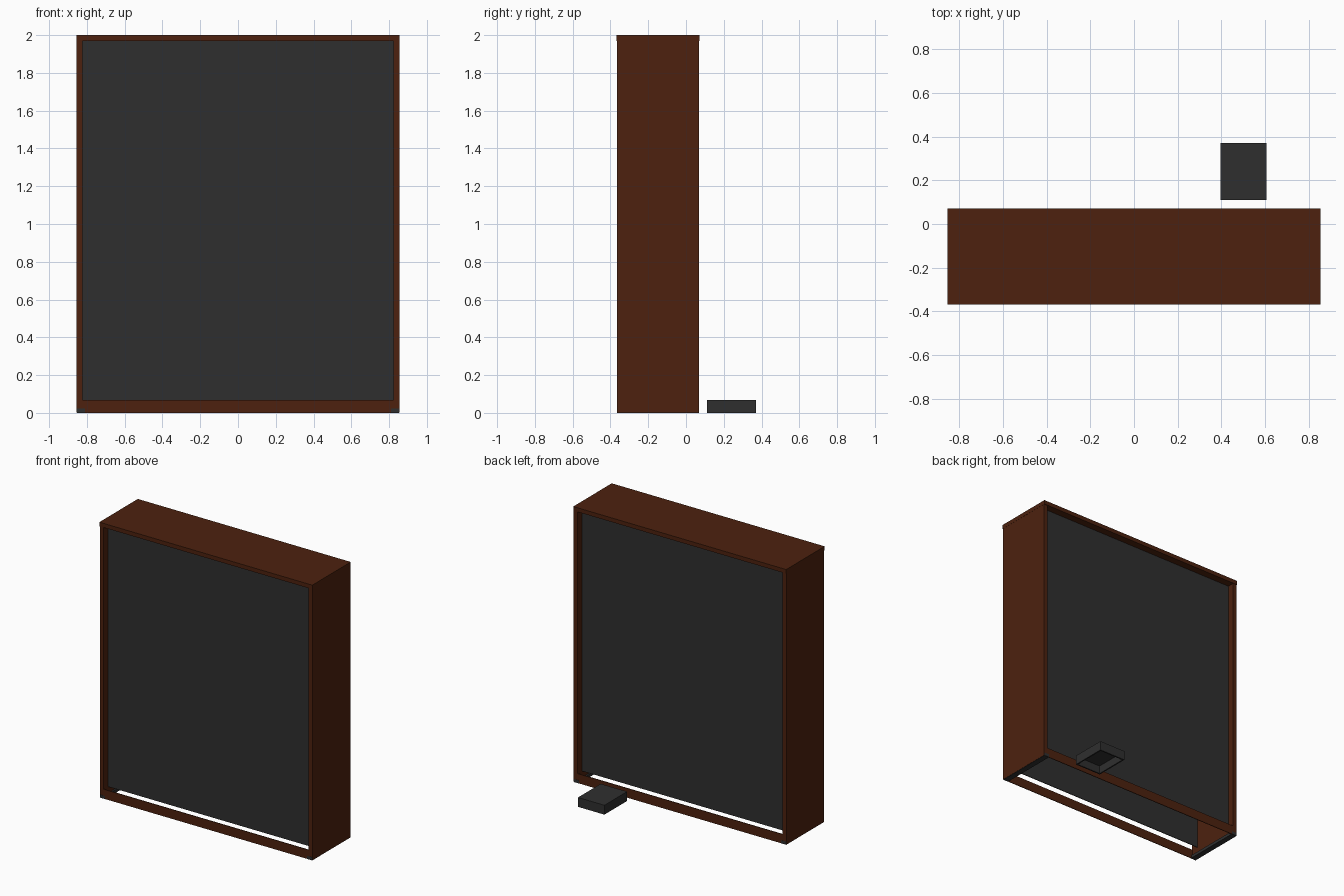
import bpy

cube = bpy.data.objects.get("Cube")
if cube:
    bpy.data.objects.remove(cube, do_unlink=True)


def material(name, colour):
    m = bpy.data.materials.new(name)
    m.use_nodes = True
    m.diffuse_color = (*colour, 1)
    m.node_tree.nodes["Principled BSDF"].inputs["Base Color"].default_value = (*colour, 1)
    return m


wood = material("dark_wood", (0.074, 0.0155, 0.0045))
charcoal = material("charcoal", (0.028, 0.028, 0.028))


def box(name, x, y, z, mat):
    """Axis-aligned box from three (low, high) ranges."""
    ranges = (x, y, z)
    bpy.ops.mesh.primitive_cube_add(size=1, location=[(a + b) / 2 for a, b in ranges])
    ob = bpy.context.object
    ob.name = name
    ob.scale = [b - a for a, b in ranges]
    bpy.ops.object.transform_apply(location=False, rotation=False, scale=True)
    ob.data.materials.append(mat)
    return ob


HALF, INNER = 0.855, 0.823      # outer and inner half width
FRONT, BACK = -0.365, 0.068     # depth of the cabinet
RAIL, TOP = 0.068, 1.97         # top of lower rails, underside of the cap
RECESS, THIN = 0.05, 0.005      # panel recess and sheet thickness

# Top cap with a tiny overhang
box("top_cap", (-HALF, HALF), (FRONT - 0.004, BACK + 0.004), (TOP, 2), wood)

# Side walls with dark feet under them
for side, s in (("left", 1), ("right", -1)):
    box(side + "_wall", sorted((s * INNER, s * (HALF - 0.001))), (FRONT, BACK), (0.002, TOP), wood)
    box(side + "_foot", sorted((s * (INNER - 0.012), s * (HALF - 0.002))),
        (FRONT - 0.001, BACK + 0.001), (0, 0.022), charcoal)

# Recessed panels and lower rails, front and back; the bottom stays open
for end, y, d in (("front", FRONT, 1), ("back", BACK, -1)):
    box(end + "_rail", (-INNER, INNER), sorted((y, y + d * THIN)), (0, RAIL), wood)
    box(end + "_panel", (-INNER, INNER),
        sorted((y + d * RECESS, y + d * (RECESS + THIN))), (RAIL, TOP), charcoal)

# Small separate tray, upside down and open underneath
X, Y, H, WALL = (0.396, 0.608), (0.11, 0.37), 0.068, 0.01
box("tray_top", X, Y, (H - WALL, H), charcoal)
for i, x in enumerate((X[0], X[1] - WALL)):
    box(f"tray_side_{i + 1}", (x, x + WALL), Y, (0, H - WALL), charcoal)
for i, y in enumerate((Y[0], Y[1] - WALL)):
    box(f"tray_end_{i + 1}", (X[0] + WALL, X[1] - WALL), (y, y + WALL), (0, H - WALL), charcoal)
